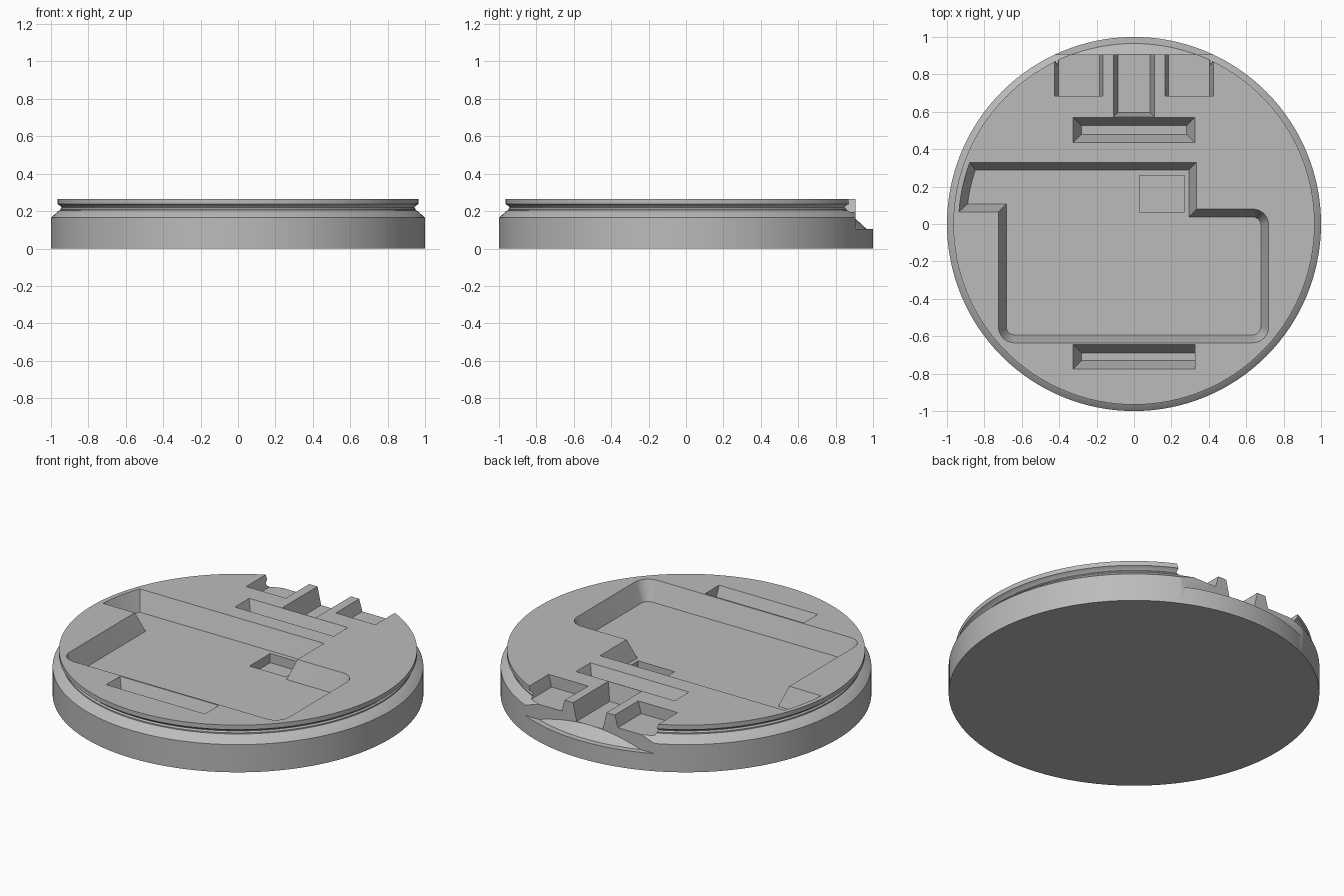
import bpy, bmesh, math
from mathutils import Vector

if "Cube" in bpy.data.objects:
    bpy.data.objects.remove(bpy.data.objects["Cube"], do_unlink=True)

TOP = 0.265
SEGMENTS = 128

grey = bpy.data.materials.new("plain_grey")
grey.use_nodes = True
colour = (0.5, 0.5, 0.5, 1)
grey.diffuse_color = colour
grey.node_tree.nodes["Principled BSDF"].inputs["Base Color"].default_value = colour


def make_object(name, bm):
    bmesh.ops.recalc_face_normals(bm, faces=bm.faces)
    mesh = bpy.data.meshes.new(name)
    bm.to_mesh(mesh)
    bm.free()
    mesh.materials.append(grey)
    obj = bpy.data.objects.new(name, mesh)
    bpy.context.collection.objects.link(obj)
    return obj


def loft(name, rings):
    """Skin a stack of equal-length closed rings and cap both ends."""
    bm = bmesh.new()
    loops = [[bm.verts.new(p) for p in ring] for ring in rings]
    for low, high in zip(loops, loops[1:]):
        for i in range(len(low)):
            j = (i + 1) % len(low)
            bm.faces.new((low[i], low[j], high[j], high[i]))
    bm.faces.new(loops[0])
    bm.faces.new(loops[-1])
    return make_object(name, bm)


def lathe(name, profile):
    turns = [math.tau * i / SEGMENTS for i in range(SEGMENTS)]
    return loft(name, [[(r * math.cos(a), r * math.sin(a), z) for a in turns]
                       for r, z in profile])


def inset(outline, amounts):
    """Move each edge of a counter-clockwise outline inward by its amount."""
    pts = [Vector(p) for p in outline]
    lines = []
    for i, p in enumerate(pts):
        d = (pts[(i + 1) % len(pts)] - p).normalized()
        lines.append((p + Vector((-d.y, d.x)) * amounts[i], d))
    result = []
    for i in range(len(pts)):
        (a, da), (b, db) = lines[i - 1], lines[i]
        t = (b - a).cross(db) / da.cross(db)
        result.append(a + da * t)
    return result


def recess(name, outline, floor, amounts):
    """Cutter with sloping sides that narrows down to the floor."""
    if not isinstance(amounts, (list, tuple)):
        amounts = [amounts] * len(outline)
    small = inset(outline, amounts)
    rings = [(small, floor), (outline, TOP), (outline, TOP + 0.1)]
    return loft(name, [[(p[0], p[1], z) for p in ring] for ring, z in rings])


def rect(x0, x1, y0, y1):
    return [(x0, y0), (x1, y0), (x1, y1), (x0, y1)]


def arc(cx, cy, r, start, end, steps):
    angles = [math.radians(start + (end - start) * i / steps) for i in range(steps + 1)]
    return [(cx + r * math.cos(a), cy + r * math.sin(a)) for a in angles]


def combine(target, tool, operation="DIFFERENCE"):
    tool.hide_render = True
    mod = target.modifiers.new(tool.name, "BOOLEAN")
    mod.operation = operation
    mod.solver = "EXACT"
    mod.object = tool
    bpy.context.view_layer.objects.active = target
    bpy.ops.object.modifier_apply(modifier=mod.name)
    bpy.data.objects.remove(tool, do_unlink=True)


# Round body with a bevelled shoulder and a groove below the rim
body = lathe("round_base", [(1, 0), (1, 0.165), (0.958, 0.202), (0.95, 0.205),
                            (0.95, 0.212), (0.943, 0.22), (0.952, 0.23),
                            (0.966, 0.238), (0.966, TOP)])

# Flat cut at the back, leaving a ledge with a conical ramp
back = rect(-0.8, 0.8, 0.905, 1.2)
combine(body, loft("back_cut", [[(x, y, z) for x, y in back] for z in (0.105, 0.5)]))
combine(body, lathe("back_ramp", [(0.965, 0.05), (0.965, 0.105), (0.905, 0.16)]), "UNION")

# Main pocket with rounded corners and a side branch following the rim
R = 0.085
pocket = (arc(-0.725 + R, -0.635 + R, R, 180, 270, 8)
          + arc(0.72 - R, -0.635 + R, R, 270, 360, 8)
          + arc(0.72 - R, 0.08 - R, R, 0, 90, 8)
          + [(0.335, 0.08), (0.335, 0.33)]
          + arc(0, 0, 0.938, 159.4, 176, 6)
          + [(-0.725, 0.065)])
combine(body, recess("pocket", pocket, 0.15, 0.042))

# Small square pit in the pocket floor
combine(body, recess("square_pit", rect(0.03, 0.27, 0.065, 0.26), 0.095, 0))

# Long slots behind and in front of the pocket
combine(body, recess("back_slot", rect(-0.325, 0.325, 0.435, 0.57), 0.15, 0.044))
combine(body, recess("front_slot", rect(-0.325, 0.325, -0.775, -0.645), 0.15,
                     (0.044, 0, 0.044, 0.044)))

# Three notches open to the back
for x in (-0.295, 0.295):
    combine(body, recess("side_notch", rect(x - 0.13, x + 0.13, 0.685, 1.1), 0.195,
                         (0, 0.02, 0, 0.02)))
combine(body, recess("middle_notch", rect(-0.11, 0.11, 0.573, 1.1), 0.16,
                     (0.022, 0.024, 0, 0.024)))

# Smooth round surfaces, crisp edges
bpy.ops.object.select_all(action="DESELECT")
body.select_set(True)
bpy.context.view_layer.objects.active = body
bpy.ops.object.shade_smooth_by_angle(angle=math.radians(25))
